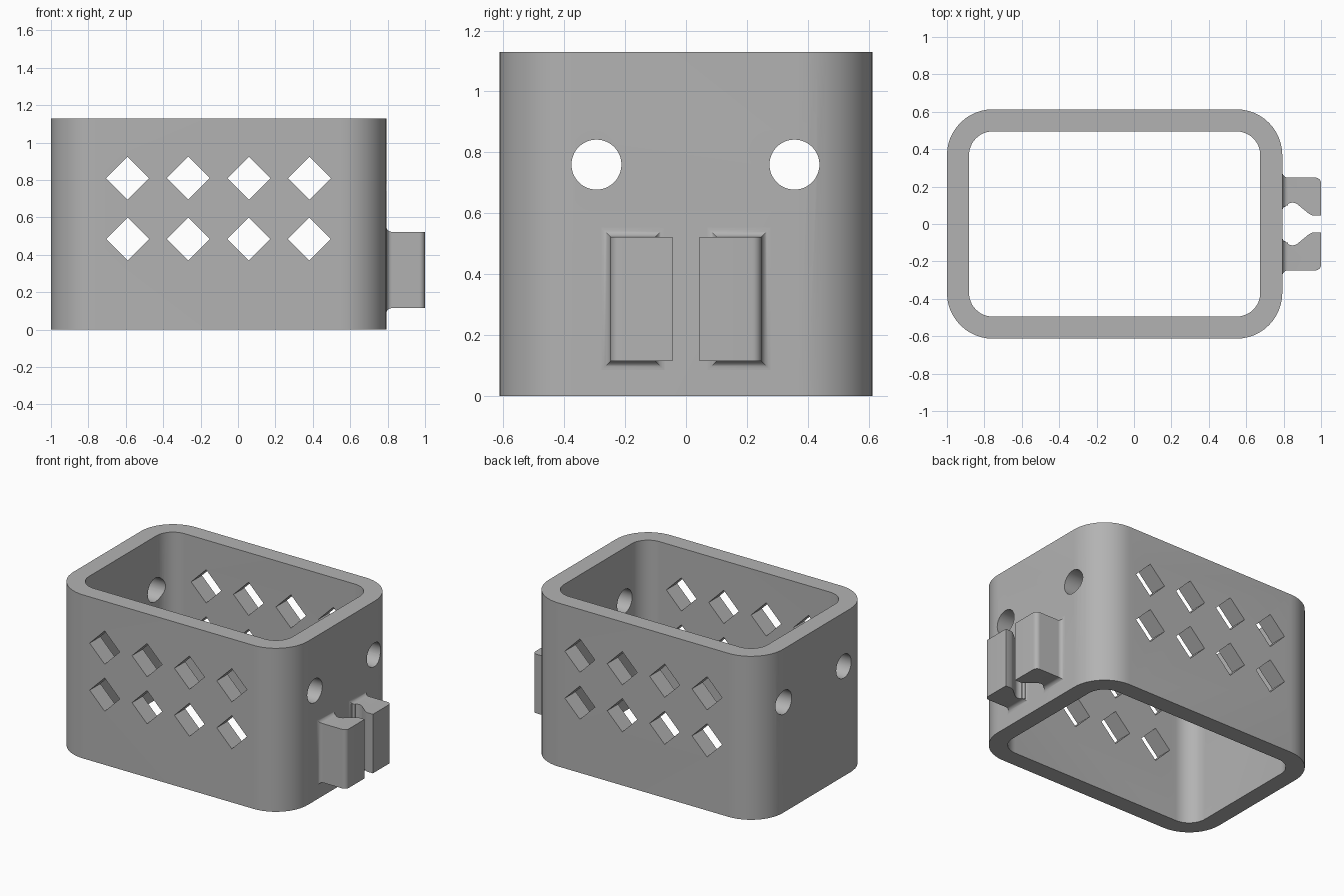
import bpy, bmesh, math
from mathutils import Matrix

if "Cube" in bpy.data.objects:
    bpy.data.objects.remove(bpy.data.objects["Cube"], do_unlink=True)

grey = bpy.data.materials.new("plain grey")
grey.use_nodes = True
colour = (0.45, 0.45, 0.45, 1)
grey.diffuse_color = colour
grey.node_tree.nodes["Principled BSDF"].inputs["Base Color"].default_value = colour

WALL_X, HEIGHT = 0.793, 1.13
CENTRE_X = (WALL_X - 1) / 2


def make_object(name, bm):
    bmesh.ops.recalc_face_normals(bm, faces=bm.faces)
    mesh = bpy.data.meshes.new(name)
    bm.to_mesh(mesh)
    bm.free()
    mesh.materials.append(grey)
    obj = bpy.data.objects.new(name, mesh)
    bpy.context.collection.objects.link(obj)
    return obj


def arc(cx, cy, r, start, end, steps=12):
    angles = [math.radians(start + (end - start) * i / steps) for i in range(steps + 1)]
    return [(cx + r * math.cos(a), cy + r * math.sin(a)) for a in angles]


def rounded_rect(half_x, half_y, r):
    points = []
    for i, (sx, sy) in enumerate([(1, 1), (-1, 1), (-1, -1), (1, -1)]):
        points += arc(CENTRE_X + sx * (half_x - r), sy * (half_y - r), r, 90 * i, 90 * i + 90)
    return points


def skin(bm, rings, closed=False):
    # Join rings of vertices with quads
    pairs = list(zip(rings, rings[1:])) + ([(rings[-1], rings[0])] if closed else [])
    for a, b in pairs:
        for i in range(len(a)):
            j = (i + 1) % len(a)
            bm.faces.new((a[i], a[j], b[j], b[i]))


def ring_of(bm, points):
    return [bm.verts.new(p) for p in points]


def boolean(target, other, operation):
    mod = target.modifiers.new(operation.lower(), "BOOLEAN")
    mod.operation, mod.object, mod.solver = operation, other, "EXACT"
    bpy.context.view_layer.objects.active = target
    bpy.ops.object.modifier_apply(modifier=mod.name)
    bpy.data.objects.remove(other, do_unlink=True)


def smooth(obj):
    bpy.ops.object.select_all(action="DESELECT")
    obj.select_set(True)
    bpy.context.view_layer.objects.active = obj
    bpy.ops.object.shade_smooth_by_angle(angle=math.radians(30))


# Open sleeve with rounded corners
half_x, half_y, thick = (WALL_X + 1) / 2, 0.613, 0.118
outer = rounded_rect(half_x, half_y, 0.245)
inner = rounded_rect(half_x - thick, half_y - thick, 0.127)
bm = bmesh.new()
skin(bm, [ring_of(bm, [(x, y, z) for x, y in pts])
          for pts, z in ((outer, 0), (outer, HEIGHT), (inner, HEIGHT), (inner, 0))], True)
sleeve = make_object("sleeve", bm)

# Diamond and round openings through opposite walls
bm = bmesh.new()
for column in range(4):
    for z in (0.485, 0.81):
        place = Matrix.Translation((-0.59 + 0.324 * column, 0, z)) @ Matrix.Rotation(math.pi / 2, 4, "X")
        bmesh.ops.create_cone(bm, cap_ends=True, segments=4, radius1=0.115, radius2=0.115,
                              depth=2, matrix=place)
boolean(sleeve, make_object("diamond_cutters", bm), "DIFFERENCE")
bm = bmesh.new()
for y in (-0.294, 0.356):
    place = Matrix.Translation((0, y, 0.76)) @ Matrix.Rotation(math.pi / 2, 4, "Y")
    bmesh.ops.create_cone(bm, cap_ends=True, segments=48, radius1=0.082, radius2=0.082,
                          depth=3, matrix=place)
boolean(sleeve, make_object("round_cutters", bm), "DIFFERENCE")
smooth(sleeve)

# Clip jaws, mirrored across the middle, with flared roots on the wall
LOW, HIGH, SIDE, FLARE = 0.115, 0.523, 0.248, 0.03
profile = [(WALL_X - 0.02, SIDE)]
profile += arc(0.97, SIDE - 0.03, 0.03, 90, 0, 6)
profile += [(1.0, 0.045), (0.955, 0.045), (0.935, 0.055)]
profile += arc(0.848, 0.068, 0.046, 40, 150, 10)
profile += [(WALL_X - 0.02, 0.09)]
for name, side in (("left_clip_jaw", 1), ("right_clip_jaw", -1)):
    bm = bmesh.new()
    rings = [ring_of(bm, [(x, side * y, z) for x, y in profile]) for z in (LOW, HIGH)]
    skin(bm, rings)
    for ring in rings:
        bm.faces.new(ring)
    jaw = make_object(name, bm)

    bm = bmesh.new()
    rings = []
    for step in range(-1, 8):
        a = math.radians(90 * max(step, 0) / 7)
        x = WALL_X + FLARE * (1 - math.cos(a)) if step >= 0 else WALL_X - 0.02
        e = FLARE * (1 - math.sin(a))
        y0, y1, z0, z1 = 0.1 - e, SIDE + e, LOW - e, HIGH + e
        rings.append(ring_of(bm, [(x, side * y, z) for y, z in
                                  ((y0, z0), (y1, z0), (y1, z1), (y0, z1))]))
    skin(bm, rings)
    bm.faces.new(rings[0])
    bm.faces.new(rings[-1])
    boolean(jaw, make_object("jaw_root", bm), "UNION")
    smooth(jaw)
